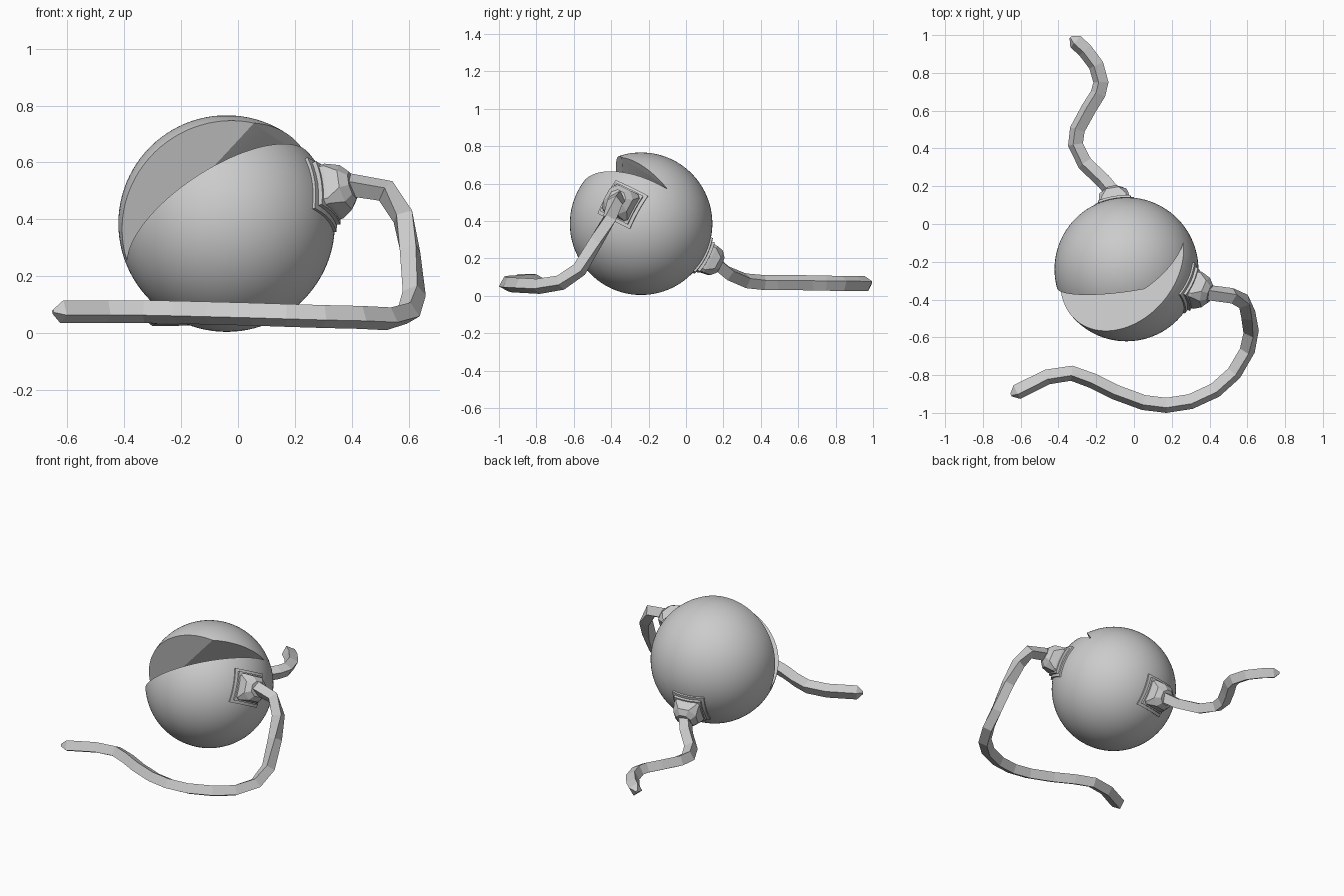
import bpy, bmesh, math
from mathutils import Vector, Matrix

cube = bpy.data.objects.get("Cube")
if cube:
    bpy.data.objects.remove(cube)

CENTER = Vector((-0.04, -0.24, 0.385))
RADIUS = 0.381

grey = bpy.data.materials.new("plain grey")
grey.use_nodes = True
grey.diffuse_color = (0.6, 0.6, 0.6, 1)
grey.node_tree.nodes["Principled BSDF"].inputs["Base Color"].default_value = (0.6, 0.6, 0.6, 1)


def finish(name, bm, smooth=False):
    bmesh.ops.recalc_face_normals(bm, faces=bm.faces)
    mesh = bpy.data.meshes.new(name)
    bm.to_mesh(mesh)
    bm.free()
    mesh.materials.append(grey)
    ob = bpy.data.objects.new(name, mesh)
    bpy.context.scene.collection.objects.link(ob)
    if smooth:
        bpy.ops.object.select_all(action="DESELECT")
        ob.select_set(True)
        bpy.context.view_layer.objects.active = ob
        bpy.ops.object.shade_smooth_by_angle(angle=math.radians(25))
    return ob


# Ball split into two jaws, each a sphere trimmed and capped by planes
def jaw(name, cuts):
    bm = bmesh.new()
    bmesh.ops.create_uvsphere(bm, u_segments=96, v_segments=48, radius=RADIUS)
    for normal, dist in cuts:
        n = Vector(normal).normalized()
        cut = bmesh.ops.bisect_plane(bm, geom=bm.verts[:] + bm.edges[:] + bm.faces[:], dist=1e-5,
                                     plane_co=n * dist, plane_no=n, clear_outer=True)
        edges = [e for e in cut["geom_cut"] if isinstance(e, bmesh.types.BMEdge) and e.is_boundary]
        bmesh.ops.contextual_create(bm, geom=edges)
    bmesh.ops.translate(bm, verts=bm.verts, vec=CENTER)
    return finish(name, bm, True)


lip = Vector((-0.502, 0.408, 0.762))
jaw("lower_ball", [(lip, 0.047)])
jaw("upper_ball", [(-lip, -0.047), ((0.142, -0.969, -0.197), 0.045), ((0.474, -0.732, -0.489), -0.051)])


# Join closed rings of points into a capped solid
def loft(name, rings):
    bm = bmesh.new()
    loops = [[bm.verts.new(p) for p in ring] for ring in rings]
    for a, b in zip(loops, loops[1:]):
        for i in range(len(a)):
            j = (i + 1) % len(a)
            bm.faces.new((a[i], a[j], b[j], b[i]))
    bm.faces.new(loops[0])
    bm.faces.new(loops[-1])
    return finish(name, bm)


# Socket: two curved square plates hugging the ball and a chamfered plug body
def socket(prefix, direction, roll):
    d = Vector(direction).normalized()
    side = d.cross(Vector((0, 0, 1))).normalized()
    up = side.cross(d)
    frame = Matrix((side, up, d)).transposed() @ Matrix.Rotation(math.radians(roll), 3, "Z")
    for label, half, radius in (("outer", 0.103, 0.392), ("inner", 0.088, 0.407)):
        bm = bmesh.new()
        bmesh.ops.create_grid(bm, x_segments=6, y_segments=6, size=half)
        for v in bm.verts:
            v.co.z = math.sqrt(radius ** 2 - v.co.x ** 2 - v.co.y ** 2)
            v.co = CENTER + frame @ v.co
        plate = finish(f"{prefix}_{label}_plate", bm)
        if plate.data.polygons[0].normal.dot(d) < 0:
            plate.data.flip_normals()
        solid = plate.modifiers.new("thickness", "SOLIDIFY")
        solid.thickness, solid.offset = 0.03, -1
    rings = []
    for dist, half, cut in ((0.36, 0.08, 0.015), (0.41, 0.08, 0.015), (0.455, 0.074, 0.04), (0.482, 0.045, 0.025)):
        k = half - cut
        corners = ((half, -k), (half, k), (k, half), (-k, half), (-half, k), (-half, -k), (-k, -half), (k, -half))
        rings.append([CENTER + frame @ Vector((x, y, dist)) for x, y in corners])
    loft(f"{prefix}_plug", rings)


# Cable: tilted square section swept along a path, ending in a blunt point
def cable(name, path):
    pts = [Vector(p) for p in path]
    last = (pts[-1] - pts[-2]).normalized()
    pts.append(pts[-1] + last * 0.035)
    rings = []
    for i, p in enumerate(pts):
        before = (p - pts[max(i - 1, 0)]).normalized()
        after = (pts[min(i + 1, len(pts) - 1)] - p).normalized()
        t = (before + after).normalized()
        side = t.cross(Vector((0, 0, 1))).normalized()
        up = side.cross(t)
        r = 0.008 if i == len(pts) - 1 else 0.042
        angles = [math.radians(17 + 90 * k) for k in range(4)]
        rings.append([p + (side * math.cos(a) + up * math.sin(a)) * r for a in angles])
    loft(name, rings)


socket("front", (0.92, -0.27, 0.28), 25)
socket("back", (-0.15, 0.876, -0.46), 0)

cable("front_cable", [
    (0.37, -0.36, 0.525), (0.52, -0.38, 0.50), (0.58, -0.41, 0.41), (0.605, -0.48, 0.29),
    (0.62, -0.57, 0.14), (0.60, -0.67, 0.07), (0.53, -0.79, 0.05), (0.43, -0.88, 0.055),
    (0.30, -0.94, 0.058), (0.17, -0.96, 0.062), (0.05, -0.945, 0.066), (-0.10, -0.89, 0.07),
    (-0.22, -0.83, 0.073), (-0.33, -0.79, 0.075), (-0.46, -0.81, 0.075), (-0.62, -0.89, 0.075)])
cable("back_cable", [
    (-0.11, 0.165, 0.17), (-0.16, 0.225, 0.12), (-0.26, 0.32, 0.08), (-0.31, 0.42, 0.07),
    (-0.30, 0.50, 0.07), (-0.24, 0.61, 0.07), (-0.19, 0.69, 0.068), (-0.175, 0.75, 0.067),
    (-0.20, 0.84, 0.066), (-0.26, 0.92, 0.065), (-0.31, 0.965, 0.065)])
